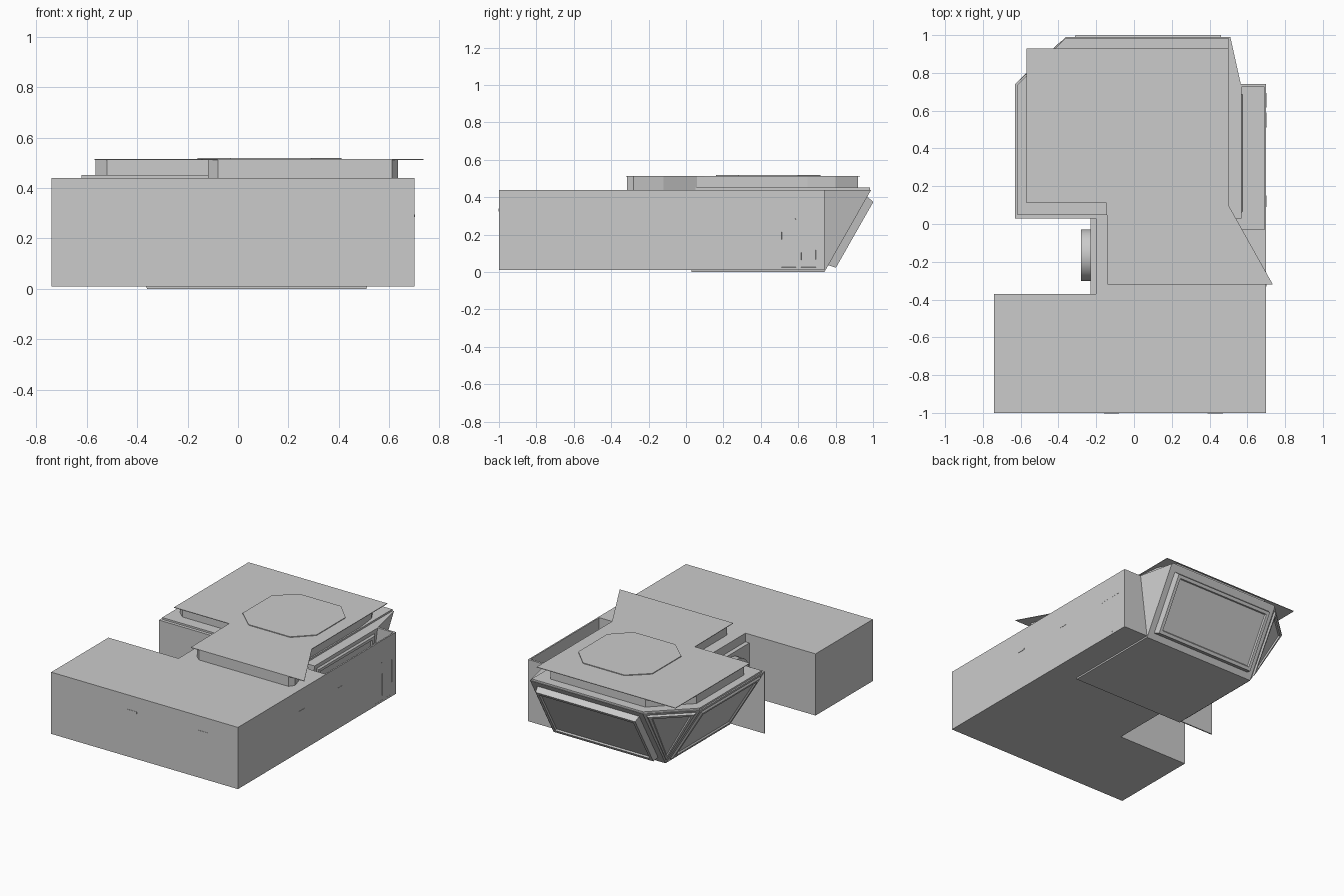
import bpy, bmesh
from mathutils import Vector

if "Cube" in bpy.data.objects:
    bpy.data.objects.remove(bpy.data.objects["Cube"])


def finish(name, bm):
    bmesh.ops.recalc_face_normals(bm, faces=bm.faces)
    mesh = bpy.data.meshes.new(name)
    bm.to_mesh(mesh)
    bm.free()
    ob = bpy.data.objects.new(name, mesh)
    bpy.context.collection.objects.link(ob)
    return ob


def prism(name, outline, z0, z1):
    """Extrude an xy outline from z0 to z1."""
    bm = bmesh.new()
    face = bm.faces.new([bm.verts.new((x, y, z0)) for x, y in outline])
    ext = bmesh.ops.extrude_face_region(bm, geom=[face])
    verts = [g for g in ext["geom"] if isinstance(g, bmesh.types.BMVert)]
    bmesh.ops.translate(bm, verts=verts, vec=(0, 0, z1 - z0))
    return finish(name, bm)


def box(name, x0, x1, y0, y1, z0, z1):
    return prism(name, [(x0, y0), (x1, y0), (x1, y1), (x0, y1)], z0, z1)


TOP = 0.44

# Main body: wide front block with a narrower neck
prism("main_body", [(-0.74, -1), (0.70, -1), (0.70, -0.03), (0.57, -0.03), (0.51, 0.03),
                    (-0.20, 0.03), (-0.20, -0.37), (-0.74, -0.37)], 0.01, TOP)

# Rear cab: sloped shell whose outer faces become framed windows
bm = bmesh.new()
low = [bm.verts.new(p) for p in [(-0.36, 0.03, 0.0), (0.51, 0.03, 0.0),
                                 (0.51, 0.74, 0.0), (-0.36, 0.74, 0.0)]]
high = [bm.verts.new(p) for p in [(-0.63, 0.03, TOP), (0.57, 0.03, TOP), (0.57, 0.72, TOP),
                                  (0.51, 0.99, TOP), (-0.36, 0.99, TOP), (-0.63, 0.74, TOP)]]
bm.faces.new(low[::-1])
bm.faces.new(high)
bm.faces.new((low[0], low[1], high[1], high[0]))
bm.faces.new((low[2], high[3], high[2]))
right = bm.faces.new((low[1], low[2], high[2], high[1]))
back = bm.faces.new((low[2], low[3], high[4], high[3]))
corner = bm.faces.new((low[3], high[5], high[4]))
left = bm.faces.new((low[3], low[0], high[0], high[5]))
bmesh.ops.recalc_face_normals(bm, faces=bm.faces)
for face, margin, raised in ((back, 0.06, 0.042), (corner, 0.03, 0.012),
                             (left, 0.04, 0.012), (right, 0.04, 0.012)):
    for thick, depth in ((margin, 0), (0.012, raised), (0.03, 0), (0.008, -0.01)):
        bmesh.ops.inset_individual(bm, faces=[face], thickness=thick, depth=depth)
finish("rear_cab", bm)

# Thin lip around the cab's upper edge
prism("cab_lip", [(-0.62, 0.05), (0.50, 0.05), (0.50, 0.985), (-0.36, 0.985), (-0.62, 0.735)],
      TOP, 0.452)

# Right side wall enclosing an open trough beside the cab
box("side_wall", 0.69, 0.70, -0.03, 0.74, 0.01, TOP)
box("side_wall_end", 0.51, 0.70, 0.725, 0.74, 0.01, TOP)
box("trough_floor", 0.50, 0.70, -0.03, 0.74, 0.01, 0.02)

# Upright sheet closing the front of the left cab overhang
box("left_bulkhead", -0.63, -0.20, 0.028, 0.036, 0.01, TOP)

# Roof: upright walls under an overhanging thin sheet
prism("roof_walls", [(-0.565, 0.17), (-0.52, 0.13), (-0.12, 0.13), (-0.12, -0.28),
                     (-0.08, -0.315), (0.61, -0.315), (0.635, -0.28), (0.59, -0.12),
                     (0.49, 0.06), (0.49, 0.65), (0.47, 0.80), (0.40, 0.92),
                     (-0.33, 0.92), (-0.565, 0.69)], TOP, 0.51)
prism("roof_sheet", [(-0.57, 0.11), (-0.145, 0.11), (-0.14, -0.32), (0.735, -0.32),
                     (0.50, 0.10), (0.50, 0.93), (-0.57, 0.93)], 0.51, 0.514)

# Octagonal roof hatch
prism("roof_hatch", [(-0.16, 0.28), (-0.03, 0.16), (0.29, 0.16), (0.41, 0.28),
                     (0.41, 0.60), (0.29, 0.72), (-0.03, 0.72), (-0.16, 0.60)], 0.514, 0.519)

# Pair of narrow doors on the right side, each a panel with a raised frame
for i, y in enumerate((0.505, 0.61)):
    bm = bmesh.new()
    pts = [(y, 0.02), (y + 0.09, 0.02), (y + 0.09, 0.285), (y + 0.08, 0.295),
           (y + 0.01, 0.295), (y, 0.285)]
    face = bm.faces.new([bm.verts.new((0.7005, a, b)) for a, b in pts])
    for thick, depth in ((0.003, 0.005), (0.008, 0), (0.003, -0.004)):
        bmesh.ops.inset_individual(bm, faces=[face], thickness=thick, depth=depth)
    finish(f"side_door_{i}", bm)

# Drum and mounting plate in the left notch
box("drum_mount", -0.23, -0.20, -0.37, 0.03, 0.05, 0.38)
bpy.ops.mesh.primitive_cylinder_add(vertices=32, radius=0.137, depth=0.08,
                                    location=(-0.24, -0.165, 0.22), rotation=(0, 1.570796, 0))
drum = bpy.context.object
drum.name = "notch_drum"
bpy.ops.object.shade_smooth_by_angle()

# Small latches on the front and right faces
for i, x in enumerate((-0.12, 0.43)):
    box(f"front_latch_{i}", x - 0.04, x + 0.04, -1.002, -1, 0.325, 0.34)
for i, y in enumerate((-0.30, 0.12)):
    box(f"side_latch_{i}", 0.70, 0.702, y - 0.03, y + 0.03, 0.285, 0.295)
